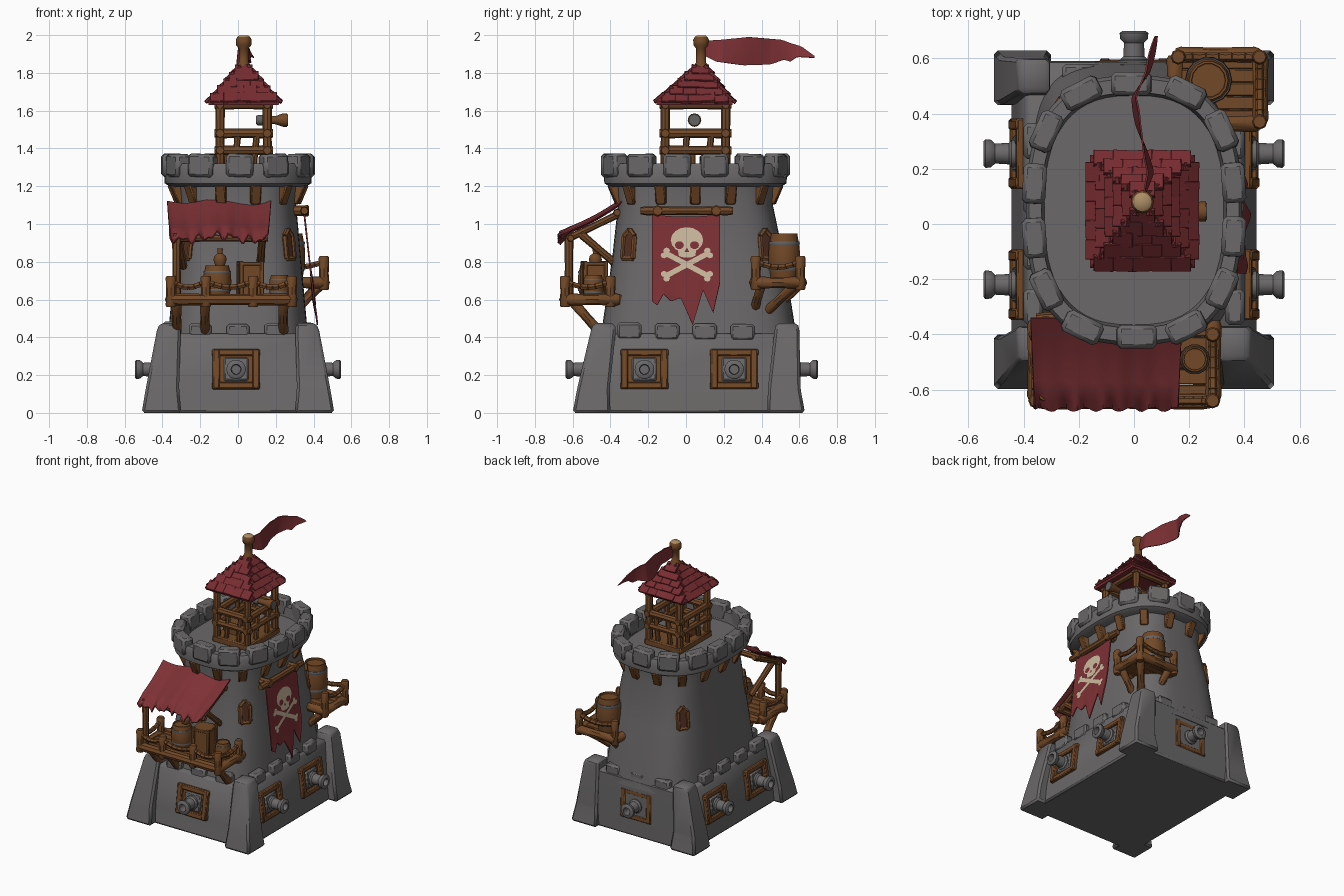
import bpy, bmesh, math, random
from math import sin, cos, pi, radians
from mathutils import Matrix, Vector

random.seed(4)
if "Cube" in bpy.data.objects:
    bpy.data.objects.remove(bpy.data.objects["Cube"])


def material(name, rgb):
    m = bpy.data.materials.new(name)
    m.use_nodes = True
    m.diffuse_color = (*rgb, 1)
    m.node_tree.nodes["Principled BSDF"].inputs["Base Color"].default_value = (*rgb, 1)
    m.node_tree.nodes["Principled BSDF"].inputs["Roughness"].default_value = 0.9
    return m


STONE = material("grey stone", (0.145, 0.138, 0.138))
WOOD = material("brown wood", (0.17, 0.066, 0.02))
PALE = material("pale end grain", (0.42, 0.27, 0.13))
RED = material("red cloth", (0.205, 0.03, 0.035))
TILE = material("red roof tile", (0.19, 0.026, 0.031))
BONE = material("bone", (0.61, 0.49, 0.345))
IRON = material("iron", (0.13, 0.125, 0.125))
DARK = material("dark window", (0.085, 0.028, 0.016))
ID = Matrix()
T = lambda x, y, z: Matrix.Translation((x, y, z))
R = lambda a, axis: Matrix.Rotation(a, 4, axis)


def emit(bm, name, mat, xf=ID, bevel=0):
    if bevel:
        bmesh.ops.bevel(bm, geom=bm.edges[:], offset=bevel, segments=1, affect='EDGES')
    bm.normal_update()
    for f in bm.faces:
        f.smooth = True
    for e in bm.edges:
        e.smooth = len(e.link_faces) == 2 and e.calc_face_angle(0) < 0.75
    bm.transform(xf)
    me = bpy.data.meshes.new(name)
    bm.to_mesh(me)
    bm.free()
    me.materials.append(mat)
    ob = bpy.data.objects.new(name, me)
    bpy.context.collection.objects.link(ob)
    return ob


def boxes(name, mat, items, bevel=0.008, xf=ID):
    """items: (matrix, size) pairs merged in one object"""
    bm = bmesh.new()
    for m, s in items:
        bmesh.ops.create_cube(bm, size=1, matrix=m @ Matrix.Diagonal((*s, 1)))
    return emit(bm, name, mat, xf, bevel)


def loft(name, mat, rings, bevel=0, xf=ID):
    bm = bmesh.new()
    loops = [[bm.verts.new(p) for p in r] for r in rings]
    n = len(loops[0])
    for a, b in zip(loops, loops[1:]):
        for i in range(n):
            bm.faces.new((a[i], a[(i + 1) % n], b[(i + 1) % n], b[i]))
    bm.faces.new(loops[0][::-1])
    bm.faces.new(loops[-1])
    return emit(bm, name, mat, xf, bevel)


def lathe(name, mat, origin, direction, profile, n=12, xf=ID):
    """profile: (radius, distance along direction)"""
    m = T(*origin) @ Vector(direction).to_track_quat('Z', 'Y').to_matrix().to_4x4()
    rings = [[(r * cos(2 * pi * i / n), r * sin(2 * pi * i / n), t) for i in range(n)] for r, t in profile]
    return loft(name, mat, rings, 0, xf @ m)


def beam(name, a, b, r=0.022, mat=WOOD, xf=ID, n=8):
    d = Vector(b) - Vector(a)
    L = d.length
    return lathe(name, mat, a, d, [(r * .8, 0), (r, L * .06), (r * .9, L / 2), (r, L * .94), (r * .8, L)], n, xf)


def oval(cy, hx, hy, z, p, n=56):
    def q(v):
        return math.copysign(abs(v) ** (2 / p), v)
    return [(hx * q(cos(2 * pi * i / n)), cy + hy * q(sin(2 * pi * i / n)), z) for i in range(n)]


def rect(cx, cy, hx, hy, z):
    return [(cx + sx * hx, cy + sy * hy, z) for sx, sy in ((-1, -1), (1, -1), (1, 1), (-1, 1))]


def cloth(name, mat, fn, nu, nv, thick=0.008):
    bm = bmesh.new()
    g = [[bm.verts.new(fn(i / nu, j / nv)) for j in range(nv + 1)] for i in range(nu + 1)]
    for i in range(nu):
        for j in range(nv):
            bm.faces.new((g[i][j], g[i][j + 1], g[i + 1][j + 1], g[i + 1][j]))
    ob = emit(bm, name, mat)
    s = ob.modifiers.new("thickness", 'SOLIDIFY')
    s.thickness, s.offset = thick, 0


def lerp_table(table, u):
    for (a, p), (b, q) in zip(table, table[1:]):
        if u <= b:
            return p + (q - p) * (u - a) / (b - a)
    return table[-1][1]


# Fortified base with corner buttresses and low merlons
loft("base_wall", STONE, [rect(0, .025, .445, .565, 0), rect(0, .035, .43, .555, .12), rect(0, .05, .39, .535, .42)], .012)
for sx in (-1, 1):
    for sy, bot, top in ((-1, -.6, -.5), (1, .63, .6)):
        loft("corner_buttress", STONE, [rect(sx * .405, bot - sy * .1, .105, .1, 0), rect(sx * .4, bot - sy * .11, .088, .086, .13),
             rect(sx * .365, top - sy * .065, .062, .065, .45), rect(sx * .36, top - sy * .065, .05, .055, .475)], .014)
ledge = [(T(x, y, .425 + random.uniform(0, .015)), (.12, .08, .09)) for y in (-.44, .54) for x in (-.2, 0, .2)]
ledge += [(T(x, y, .425 + random.uniform(0, .015)), (.07, .13, .09)) for x in (-.365, .365) for y in (-.3, -.1, .1, .3)]
boxes("base_merlons", STONE, ledge, .014)

# Gun ports
ports = [(-.01, -.505, 0, .14), (0, .566, 180, .04)]
ports += [(s * .413, y, s * 90, .13) for s in (-1, 1) for y in (-.22, .255)]
for x, y, a, tilt in ports:
    flat = T(x, y, .23) @ R(radians(a), 'Z')
    lean = flat @ R(-tilt, 'X')
    boxes("port_frame", WOOD, [(T(0, -.003, s * .088), (.255, .045, .036)) for s in (-1, 1)]
          + [(T(s * .105, -.007, 0), (.038, .045, .21)) for s in (-1, 1)], .006, lean)
    boxes("port_back", WOOD, [(T(0, 0, 0), (.19, .012, .15))], 0, lean)
    boxes("gun_mount", STONE, [(T(0, -.006, 0), (.13, .03, .125))], .008, lean)
    lathe("cannon", STONE, (0, .03, 0), (0, -1, 0), [(.05, 0), (.05, .06), (.039, .07), (.036, .12), (.05, .135),
          (.052, .155), (.044, .162), (.027, .162), (.024, .1)], 14, flat)

# Main tower and battlement
loft("tower", STONE, [oval(.067, .375, .525, .36, 3.7), oval(.065, .335, .458, .8, 3.6),
                      oval(.05, .308, .41, 1.1, 3.2), oval(.05, .325, .42, 1.22, 2.8)])
loft("battlement_ring", STONE, [oval(.05, .355, .45, 1.195, 2.6), oval(.05, .388, .482, 1.215, 2.6), oval(.05, .392, .488, 1.3, 2.6),
     oval(.05, .38, .475, 1.32, 2.6), oval(.05, .335, .425, 1.32, 2.6), oval(.05, .325, .415, 1.25, 2.6)])
dense = [Vector(p) for p in oval(.05, .363, .458, 1.3, 2.6, 720)]
steps = [(dense[(i + 1) % 720] - dense[i]).length for i in range(720)]
total, walked, merlons, corbels, count = sum(steps), 0, [], [], 0
for i in range(720):
    if walked >= total * count / 28:
        d = dense[(i + 1) % 720] - dense[i]
        m = T(*dense[i]) @ R(math.atan2(d.y, d.x), 'Z')
        if count % 2:
            merlons.append((m @ T(0, 0, .01) @ R(random.uniform(-.05, .05), 'Y'), (.145, .085, .122)))
        else:
            corbels.append((m @ T(0, .04, -.135) @ R(.4, 'X'), (.055, .065, .11)))
        count += 1
    walked += steps[i]
boxes("merlons", STONE, merlons, .015)
boxes("corbels", WOOD, corbels, .006)

# Arched windows on the four rounded corners
for sx in (-1, 1):
    for sy in (-1, 1):
        m = T(sx * .266, .06 + sy * .36, .89) @ R(math.atan2(sy * 2.2, sx * 3.1) + pi / 2, 'Z') @ R(-.12, 'X')
        boxes("window_opening", DARK, [(T(0, 0, 0), (.06, .02, .13))], 0, m)
        pts = [(-.034, -.075), (-.034, .045), (0, .08), (.034, .045), (.034, -.075), (-.034, -.075)]
        for (a, b), (c, d) in zip(pts, pts[1:]):
            beam("window_frame", (a, -.006, b), (c, -.006, d), .015, WOOD, m, 6)

# Lookout hut
X, Y = (-.095, .155), (-.11, .21)
boxes("lookout_floor", WOOD, [(T(.03, .05, 1.27), (.3, .37, .05))])
for x in X:
    for y in Y:
        beam("lookout_post", (x, y, 1.25), (x, y, 1.67), .026)
for z, r in ((1.39, .026), (1.48, .027), (1.63, .024)):
    for x in X:
        beam("lookout_rail", (x, Y[0] - .03, z), (x, Y[1] + .03, z), r)
    for y in Y:
        beam("lookout_rail", (X[0] - .03, y, z), (X[1] + .03, y, z), r)
for k in (.3, .7):
    for y in Y:
        x = X[0] + k * (X[1] - X[0])
        beam("lookout_baluster", (x, y, 1.27), (x + .02, y, 1.48), .018)
    for x in X:
        beam("lookout_baluster", (x, Y[0] + k * .32, 1.27), (x, Y[0] + k * .32 + .02, 1.48), .018)
boxes("lookout_chest", WOOD, [(T(-.02, 0, 1.33), (.1, .1, .09))])
lathe("spyglass", WOOD, (.13, .045, 1.55), (1, 0, 0), [(.02, 0), (.022, .07), (.036, .11), (.036, .13)])
lathe("spyglass_eyepiece", IRON, (.095, .045, 1.55), (1, 0, 0), [(.02, 0), (.028, .01), (.028, .04), (.02, .05)])
lathe("spyglass_lens", IRON, (.258, .045, 1.55), (1, 0, 0), [(.033, 0), (.03, .006)])

# Tiled roof
slope = [(0, .19), (.4, .118), (.75, .066), (1, .025)]
loft("roof_core", TILE, [rect(.03, .045, .185, .2, 1.63)] + [rect(.03, .045 + .035 * t, w, w * 1.08, 1.65 + .185 * t) for t, w in slope])
tiles = []
for side in range(4):
    for row in range(5):
        t = row / 5 + .08
        w = lerp_table(slope, t)
        n = max(1, round(w / .035))
        for i in range(n):
            off = (i + .5) / n * 2 * w - w
            m = T(.03, .045 + .035 * t, 1.65 + .185 * t) @ R(side * pi / 2, 'Z') @ T(off, -w * (1.08 if side % 2 == 0 else 1), random.uniform(0, .006))
            tiles.append((m @ R(.72, 'X') @ R(random.uniform(-.08, .08), 'Y'), (2 * w / n * 1.04, .07, .016)))
boxes("roof_tiles", TILE, tiles, .002)

# Mast and flag
lathe("mast", WOOD, (.03, .08, 1.8), (0, 0, 1), [(.036, 0), (.038, .04), (.026, .055), (.026, .13), (.04, .145), (.042, .175), (.034, .19)])
lathe("mast_cap", PALE, (.03, .08, 1.99), (0, 0, 1), [(.034, 0), (.022, .009)])
wave = [(0, .035), (.15, .06), (.45, .015), (.62, 0), (.78, .05), (1, .08)]
top_edge = [(0, 1.97), (.15, 1.975), (.4, 1.99), (.7, 1.975), (.82, 1.95), (.88, 1.94), (1, 1.888)]
low_edge = [(0, 1.89), (.1, 1.86), (.35, 1.84), (.6, 1.845), (.72, 1.87), (.78, 1.86), (.84, 1.885), (1, 1.88)]
cloth("flag", RED, lambda u, v: (lerp_table(wave, u) + .02 * (v - .5) * sin(9 * u), .1 + .58 * u,
      lerp_table(top_edge, u) * (1 - v) + lerp_table(low_edge, u) * v), 36, 5, .006)

# Hanging banner with emblem
def hang(z):
    return .352 + (1.05 - z) * .11


tails = [(0, .59), (.08, .57), (.17, .63), (.28, .59), (.42, .61), (.6, .465), (.75, .65), (.9, .53), (1, .69)]
cloth("banner", RED, lambda u, v: (hang(1.05 - v * (1.05 - lerp_table(tails, u))) + .02 * max(0, v - .75) * sin(14 * u),
      -.18 + .36 * u, 1.05 - v * (1.05 - lerp_table(tails, u)) - .012 * sin(pi * u) * (1 - v)), 40, 10)
beam("banner_pole", (.352, -.24, 1.07), (.352, .25, 1.07), .024)
for y in (-.15, .16):
    beam("banner_bracket", (.27, y, 1.07), (.375, y, 1.07), .03)


def plate(name, mat, pts, lift):
    bm = bmesh.new()
    bm.faces.new([bm.verts.new((hang(z) + lift, y + .005, z)) for y, z in pts])
    emit(bm, name, mat)


def disc(cy, cz, ry, rz, n=16):
    return [(cy + ry * cos(2 * pi * i / n), cz + rz * sin(2 * pi * i / n)) for i in range(n)]


plate("skull", BONE, disc(0, .915, .086, .068), .008)
plate("skull_jaw", BONE, [(-.05, .875), (-.043, .83), (-.015, .822), (.02, .822), (.045, .832), (.05, .875)], .0085)
for s in (-1, 1):
    plate("eye_socket", RED, disc(s * .04, .888, .024, .021, 10), .0105)
    a = Vector((.13, s * .07)).normalized()
    p = Vector((-a.y, a.x)) * .014
    plate("crossed_bone", BONE, [tuple(Vector((0, .785)) + a * k * .13 + p * j) for k, j in ((-1, -1), (1, -1), (1, 1), (-1, 1))], .009 + s * .0006)
    for k in (-1, 1):
        for j in (-1, 1):
            e = Vector((0, .785)) + a * k * .13 + p * j
            plate("bone_knob", BONE, disc(e.x, e.y, .018, .016, 8), .0095 + j * .0005)
plate("nose_hole", RED, [(-.012, .853), (.012, .853), (0, .876)], .0105)


# Balconies: deck, rim, posts and sagging rails
def balcony(x0, x1, y0, y1, z, posts, rails, h):
    boxes("balcony_deck", WOOD, [(T((x0 + x1) / 2, y0 + (i + .5) * (y1 - y0) / 5, z), (x1 - x0, (y1 - y0) / 5.1, .03)) for i in range(5)], .004)
    for a, b in (((x0, y0), (x1, y0)), ((x0, y1), (x1, y1)), ((x0, y0), (x0, y1)), ((x1, y0), (x1, y1))):
        beam("balcony_rim", (*a, z), (*b, z), .032)
    for x, y in posts:
        beam("balcony_post", (x, y, z - .04), (x, y, z + h), .028)
    for i, j in rails:
        a, b = Vector((*posts[i], z + h - .03)), Vector((*posts[j], z + h - .03))
        pts = [a.lerp(b, k / 6) - Vector((0, 0, .03 * sin(pi * k / 6))) for k in range(7)]
        for p, q in zip(pts, pts[1:]):
            beam("balcony_rail", p, q, .017, WOOD, ID, 6)


balcony(-.355, .285, -.64, -.35, .6, [(-.355, -.4), (-.355, -.64), (-.17, -.64), (.08, -.64), (.285, -.64), (.285, -.4)],
        [(i, i + 1) for i in range(5)], .125)
balcony(.15, .455, .365, .61, .69, [(.455, .37), (.455, .605), (.16, .605)], [(0, 1), (1, 2)], .14)
for x in (-.325, -.175, .24):
    beam("front_strut", (x, -.6, .59), (x, -.45, .42), .027)
for a, b in (((.44, .4, .68), (.3, .36, .54)), ((.43, .58, .68), (.29, .42, .53)), ((.2, .6, .68), (.2, .45, .53))):
    beam("back_strut", a, b, .027)

# Awning and its supports
cloth("awning", RED, lambda u, v: (-.375 + .55 * u + .015 * v * (1 - 2 * u), -.34 - .33 * v + .008 * sin(40 * u) * v,
      1.12 - .17 * v - .015 * sin(pi * v) - .012 * sin(3 * pi * u) - (.025 + .015 * sin(37 * u) + .012 * sin(61 * u)) * max(0, v - .8) * 5), 44, 10)
beam("awning_post", (-.325, -.62, .6), (-.325, -.62, .95), .024)
beam("awning_front_beam", (-.35, -.61, .925), (.16, -.61, .925), .02)
beam("awning_back_beam", (-.35, -.365, 1.06), (.16, -.365, 1.06), .022)
for x in (-.32, .13):
    beam("awning_side_beam", (x, -.34, 1.06), (x, -.63, .92), .02)
    beam("awning_brace", (x * .9, -.35, .77), (x, -.56, .95), .022)


# Stores on the balconies
def barrel(x, y, z, r, h):
    lathe("barrel", WOOD, (x, y, z), (0, 0, 1), [(r * .82, 0), (r * .97, h * .3), (r, h / 2), (r * .97, h * .7), (r * .82, h), (r * .72, h), (r * .7, h * .95)], 14)
    for t in (.2, .75):
        lathe("barrel_hoop", IRON, (x, y, z + h * t), (0, 0, 1), [(r * .955, 0), (r * .985, h * .04), (r * .955, h * .08)], 14)


barrel(.27, .52, .705, .086, .245)
barrel(-.11, -.5, .61, .075, .17)
barrel(.22, -.49, .61, .055, .12)
lathe("jug", WOOD, (-.095, -.48, .78), (0, 0, 1), [(.025, 0), (.035, .03), (.03, .05), (.013, .065), (.015, .09)])
crate = T(.065, -.485, .705) @ R(.12, 'Z')
boxes("crate", WOOD, [(crate, (.115, .115, .18))], .004)
boxes("crate_battens", WOOD, [(crate @ T(sx * .055, sy * .055, 0), (.022, .022, .2)) for sx in (-1, 1) for sy in (-1, 1)]
      + [(crate @ T(0, 0, s * .085), (.13, .13, .02)) for s in (-1, 1)], .004)
